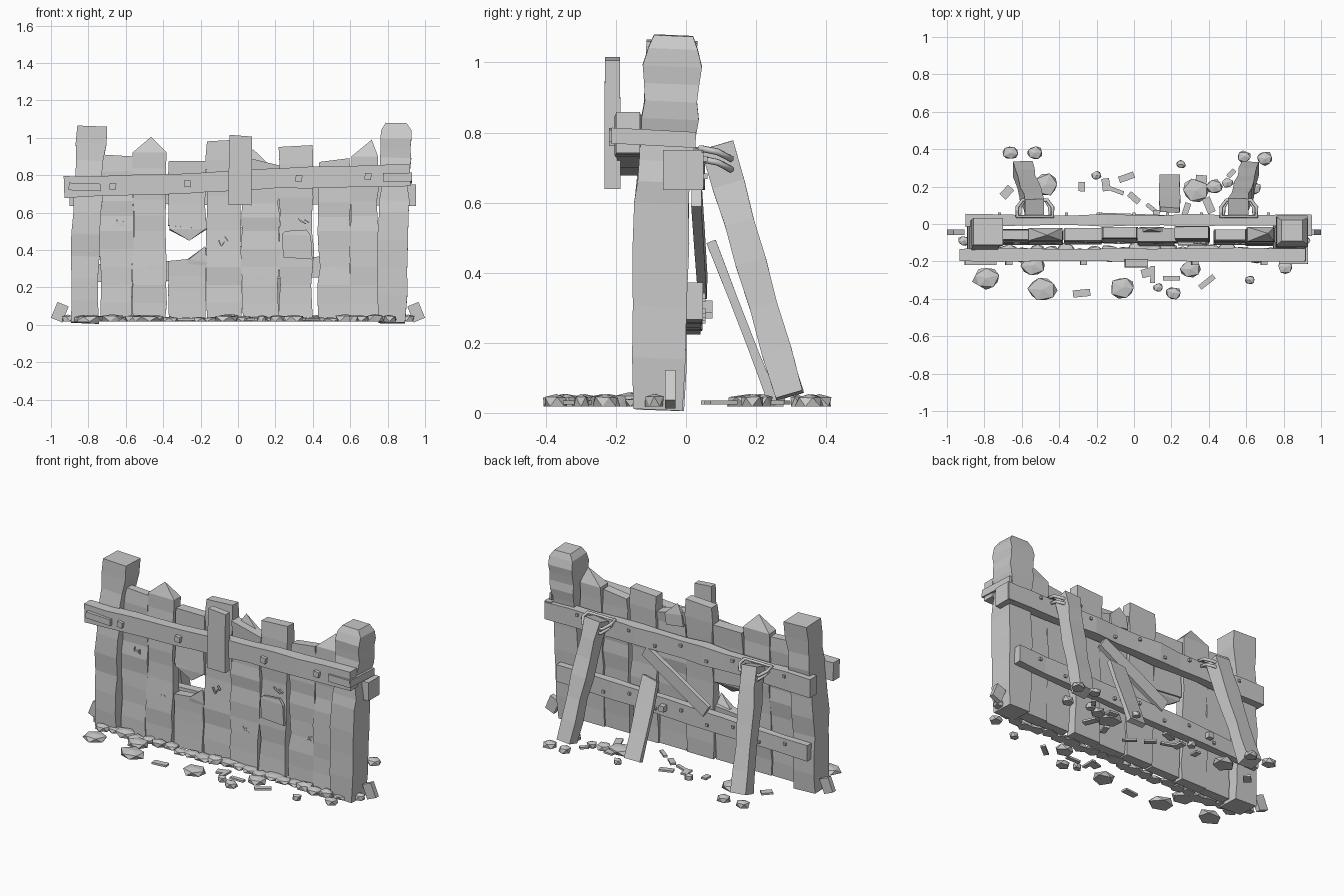
import bpy, bmesh, math, random
from mathutils import Vector, Matrix

random.seed(7)
if "Cube" in bpy.data.objects:
    bpy.data.objects.remove(bpy.data.objects["Cube"], do_unlink=True)

grey = bpy.data.materials.new("weathered grey")
grey.use_nodes = True
COLOUR = (0.6, 0.6, 0.6, 1)
grey.diffuse_color = COLOUR
grey.node_tree.nodes["Principled BSDF"].inputs["Base Color"].default_value = COLOUR


def finish(name, bm):
    bmesh.ops.recalc_face_normals(bm, faces=bm.faces)
    mesh = bpy.data.meshes.new(name)
    bm.to_mesh(mesh)
    bm.free()
    mesh.materials.append(grey)
    obj = bpy.data.objects.new(name, mesh)
    bpy.context.collection.objects.link(obj)


def timber(name, path, width, depth, side=(1, 0, 0), cuts=1, wobble=0.0,
           end=(0, 0), start=(0, 0), apex=None, crown=0):
    """Hewn beam along a path; end/start slant the two sides, apex breaks it to a point."""
    pts = [Vector(p) for p in path]
    line = [a.lerp(b, i / cuts) for a, b in zip(pts, pts[1:]) for i in range(cuts)] + [pts[-1]]
    run = (pts[-1] - pts[0]).normalized()
    side = Vector(side)
    side = (side - run * side.dot(run)).normalized()
    out = run.cross(side)
    bm = bmesh.new()
    rings = []

    def ring(centre, scale, slant, shake):
        w = width / 2 * scale + random.uniform(-shake, shake)
        d = depth / 2 * scale + random.uniform(-shake, shake)
        c = centre + side * random.uniform(-shake, shake) / 2
        rings.append([bm.verts.new(c + side * sx * w + out * sy * d + run * slant[sx > 0])
                      for sx, sy in ((-1, -1), (1, -1), (1, 1), (-1, 1))])

    for i, p in enumerate(line):
        ring(p, 1, end if i == len(line) - 1 else start if i == 0 else (0, 0), wobble)
    if crown:
        ring(line[-1] + run * crown, 0.72, (0, 0), 0)
    for a, b in zip(rings, rings[1:]):
        for i in range(4):
            bm.faces.new((a[i], a[i - 1], b[i - 1], b[i]))
    bm.faces.new(rings[0])
    if apex:
        tip = bm.verts.new(Vector(apex))
        for i in range(4):
            bm.faces.new((rings[-1][i], rings[-1][i - 1], tip))
    else:
        bm.faces.new(rings[-1])
    finish(name, bm)


def block(name, centre, size, turn=0, axis='Z'):
    bm = bmesh.new()
    m = Matrix.Translation(centre) @ Matrix.Rotation(math.radians(turn), 4, axis)
    bmesh.ops.create_cube(bm, size=1, matrix=m @ Matrix.Diagonal((*size, 1)))
    finish(name, bm)


def rock(name, x, y, r, height, squash=0.85):
    bm = bmesh.new()
    bmesh.ops.create_icosphere(bm, subdivisions=1, radius=1)
    turn = Matrix.Rotation(random.uniform(0, 6), 3, 'Z')
    for v in bm.verts:
        p = turn @ (v.co * random.uniform(0.85, 1.1))
        v.co = (x + p.x * r, y + p.y * r * squash, 0.018 + max(0, min(p.z, 0.7) + 0.35) * height)
    bmesh.ops.dissolve_limit(bm, angle_limit=0.15, verts=bm.verts, edges=bm.edges)
    finish(name, bm)


def rope(name, points, radius=0.01):
    curve = bpy.data.curves.new(name, 'CURVE')
    curve.dimensions = '3D'
    curve.bevel_depth = radius
    curve.bevel_resolution = 1
    spline = curve.splines.new('POLY')
    spline.points.add(len(points) - 1)
    for sp, p in zip(spline.points, points):
        sp.co = (*p, 1)
    spline.use_cyclic_u = True
    curve.materials.append(grey)
    obj = bpy.data.objects.new(name, curve)
    bpy.context.collection.objects.link(obj)


# End posts
timber("right_post", [(-0.82, -0.075, 0.01), (-0.81, -0.07, 0.6), (-0.78, -0.04, 1.06)],
       0.155, 0.15, cuts=5, wobble=0.008)
timber("left_post", [(0.825, -0.08, 0.01), (0.83, -0.07, 0.6), (0.84, -0.045, 0.84), (0.845, -0.037, 1.04)],
       0.155, 0.155, cuts=4, wobble=0.008, crown=0.037)

# Upright wall planks: left edge, right edge, top, slant of the two top corners
WALL = [(-0.74, -0.56, 0.9, (0.01, 0)), (-0.17, 0.02, 0.98, (0, 0.01)),
        (0.02, 0.22, 0.87, (0.03, -0.02)), (0.22, 0.40, 0.95, (0, 0.01)),
        (0.43, 0.60, 0.88, (-0.01, 0.01))]
for i, (a, b, top, slant) in enumerate(WALL):
    x, y = (a + b) / 2, -0.068 + 0.012 * (i % 2)
    timber(f"wall_plank_{i + 1}", [(x, y - 0.015, 0.02), (x, y, 0.5), (x, y + 0.01, top)],
           b - a - 0.004, 0.063, cuts=5, wobble=0.006, end=slant)

# Planks snapped to a point
for name, x, w, top, tip in (("pointed_plank_right", -0.473, 0.176, 0.92, (-0.465, -0.06, 1.005)),
                             ("pointed_plank_left", 0.675, 0.15, 0.9, (0.715, -0.05, 0.99))):
    timber(name, [(x, -0.08, 0.02), (x, -0.065, 0.5), (x, -0.055, top)],
           w, 0.068, cuts=5, wobble=0.006, apex=tip)
timber("plank_splinter", [(0.09, -0.03, 0.8), (0.1, -0.03, 0.87)], 0.12, 0.03, apex=(0.08, -0.03, 0.94))

# Plank broken through the middle
timber("broken_plank_lower", [(-0.272, -0.08, 0.02), (-0.272, -0.07, 0.34)], 0.2, 0.06,
       cuts=4, wobble=0.004, end=(0, 0.02))
timber("broken_plank_upper", [(-0.272, -0.065, 0.53), (-0.272, -0.055, 0.875)], 0.2, 0.06,
       cuts=3, wobble=0.004, start=(0, -0.02))
timber("hanging_splinter", [(-0.27, -0.065, 0.55), (-0.27, -0.07, 0.51)], 0.195, 0.05,
       apex=(-0.26, -0.09, 0.45))
timber("standing_splinter", [(-0.22, -0.075, 0.31), (-0.215, -0.08, 0.345)], 0.1, 0.045,
       apex=(-0.175, -0.1, 0.42))

# Rails across front and back
UP = (0, 0, 1)
timber("front_rail", [(-0.93, -0.165, 0.735), (-0.3, -0.165, 0.755), (0.2, -0.165, 0.785),
                      (0.92, -0.165, 0.80)], 0.112, 0.07, side=UP, cuts=4, wobble=0.004)
timber("upper_back_rail", [(-0.9, 0.02, 0.695), (0, 0.02, 0.7), (0.95, 0.02, 0.693)],
       0.112, 0.06, side=UP, cuts=6, wobble=0.005)
timber("lower_back_rail", [(-0.87, 0.02, 0.275), (0.87, 0.02, 0.318)],
       0.105, 0.05, side=UP, cuts=9, wobble=0.005)
block("rail_end_block", (0.93, -0.01, 0.693), (0.045, 0.11, 0.115))

# Boards fixed on the front
timber("front_slat", [(0.01, -0.21, 0.64), (0.015, -0.21, 1.01)], 0.122, 0.045,
       cuts=2, wobble=0.002, end=(0.005, -0.003))
timber("patch_board", [(0.32, -0.104, 0.355), (0.312, -0.104, 0.48)], 0.155, 0.02,
       end=(0.01, -0.01), start=(0.01, -0.01), crown=0.025)
block("side_strap", (0.922, -0.092, 0.785), (0.014, 0.24, 0.045), -3, 'X')
block("front_strap", (0.85, -0.207, 0.79), (0.15, 0.012, 0.045))
block("right_peg", (-0.82, -0.207, 0.737), (0.17, 0.025, 0.04), 2, 'Y')

# Square nails in the front rail, small bolts in the back rails
for x, z in ((-0.67, 0.74), (-0.27, 0.755), (0.325, 0.782), (0.695, 0.793)):
    block("front_nail", (x, -0.205, z), (0.035, 0.03, 0.035), 8, 'Y')
for i in range(9):
    x = -0.72 + i * 0.18
    block("upper_bolt", (x, 0.053, 0.7 + 0.025 * (-1) ** i), (0.016, 0.016, 0.016))
    block("lower_bolt", (x, 0.048, 0.296 + x * 0.025 + 0.02 * (-1) ** i), (0.016, 0.016, 0.016))
for x in (-0.5, 0.12):
    block("rail_bracket", (x, 0.058, 0.3 + x * 0.025), (0.035, 0.035, 0.035))

# Leaning braces with rope lashings
for name, x, foot in (("right", -0.53, -0.595), ("left", 0.56, 0.62)):
    timber(f"{name}_brace", [(foot, 0.295, 0.05), ((x + foot) / 2, 0.185, 0.43), (x, 0.09, 0.76)],
           0.1, 0.085, cuts=3, wobble=0.006)
    for k, z in enumerate((0.725, 0.755)):
        w = 0.08 + 0.015 * k
        rope(f"{name}_lashing", [(x - w, 0.04, z), (x - w, 0.09, z - 0.01), (x - w * 0.7, 0.128, z - 0.03),
                                 (x + w * 0.7, 0.128, z - 0.03), (x + w, 0.09, z - 0.01), (x + w, 0.04, z)])
timber("middle_brace", [(0.19, 0.25, 0.03), (0.19, 0.075, 0.48)], 0.11, 0.028,
       cuts=3, wobble=0.003, end=(-0.01, 0.01))
timber("loose_diagonal_board", [(0.26, 0.03, 0.62), (-0.18, 0.048, 0.36)], 0.075, 0.025,
       side=UP, cuts=2, wobble=0.003)

# Wedges at the feet of the posts
for s in (-1, 1):
    timber("foot_wedge", [(s * 0.97, -0.045, 0.025), (s * 0.935, -0.045, 0.11)], 0.065, 0.03)
    rock("foot_rock", s * 0.91, -0.09, 0.035, 0.035)

# Splits in the planks
for x, z in ((-0.63, 0.53), (-0.45, 0.29), (-0.08, 0.44), (0.13, 0.25), (0.57, 0.31), (0.35, 0.56)):
    for k in range(3):
        block("bark_chip", (x + 0.018 * (k - 1), -0.1, z + random.uniform(-0.02, 0.02)),
              (0.006, 0.012, 0.03), random.uniform(-70, 70), 'Y')

# Rubble heaped along the front and scattered around
for i in range(22):
    rock("base_rock", -0.83 + i * 0.078, random.uniform(-0.17, -0.13), random.uniform(0.05, 0.07),
         random.uniform(0.02, 0.04), 0.75)
for x, y, r in ((-0.66, 0.38, 4.8), (-0.53, 0.38, 4.8), (-0.47, 0.21, 7.5), (0.59, 0.36, 4), (0.7, 0.35, 5),
                (0.33, 0.18, 8), (0.43, 0.2, 5), (-0.79, -0.29, 8), (-0.49, -0.35, 9), (-0.06, -0.34, 7.5),
                (0.21, -0.37, 4.5), (0.13, -0.34, 3), (0.3, -0.24, 6), (0.62, -0.3, 3), (0.81, -0.23, 4.5),
                (-0.54, -0.22, 7), (0.25, 0.32, 3), (-0.2, 0.26, 3), (0.5, 0.22, 3.5), (0.64, 0.19, 4.5)):
    rock("loose_rock", x, y, r / 100, 0.034)
for i, (x, y) in enumerate(((-0.28, -0.37), (0, 0.14), (-0.15, 0.21), (0.07, -0.26), (0.2, -0.29), (0.36, 0.24),
                            (-0.28, 0.2), (0.1, -0.27), (-0.68, 0.17), (0.39, -0.31), (-0.04, 0.25),
                            (0.1, 0.08), (0.4, 0.1), (0.28, 0.08), (-0.1, 0.18), (0.52, 0.27))):
    block("wood_chip", (x, y, 0.03), (random.uniform(0.05, 0.1), random.uniform(0.02, 0.05), 0.012),
          random.uniform(0, 180))
